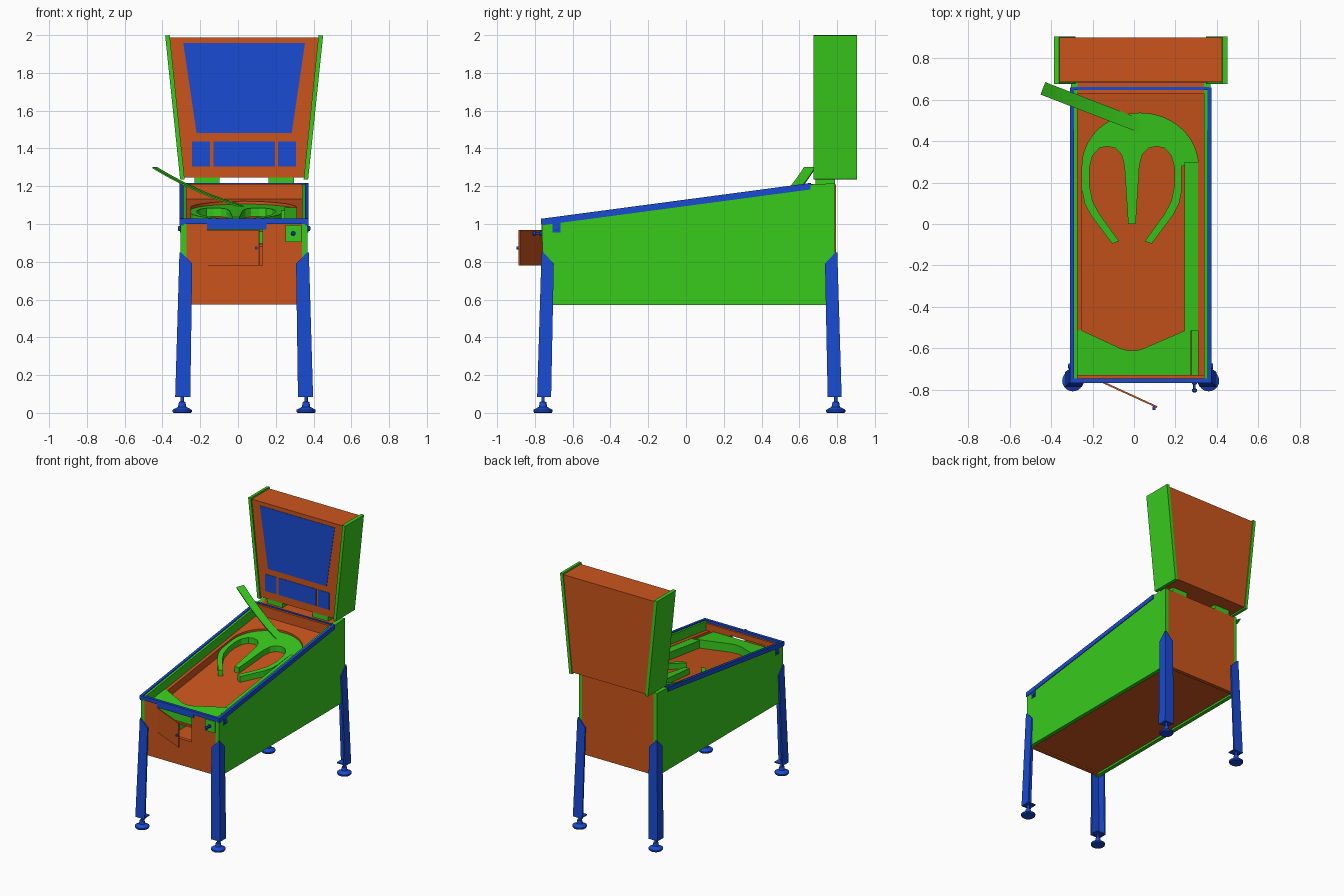
import bpy, bmesh
from math import cos, sin, pi
from mathutils import Vector

if "Cube" in bpy.data.objects:
    bpy.data.objects.remove(bpy.data.objects["Cube"])

C = 0.0325                      # cabinet centre line in x


def material(name, col):
    m = bpy.data.materials.new(name)
    m.diffuse_color = (*col, 1)
    m.use_nodes = True
    m.node_tree.nodes["Principled BSDF"].inputs["Base Color"].default_value = m.diffuse_color
    return m


ORANGE = material("orange", (0.6, 0.09, 0.012))
GREEN = material("green", (0.04, 0.6, 0.012))
BLUE = material("blue", (0.01, 0.07, 0.65))


def loft(name, solids, mat, smooth=False):
    """Each solid is a list of loops of equal length, bridged and capped."""
    bm = bmesh.new()
    for loops in solids:
        rings = [[bm.verts.new(p) for p in loop] for loop in loops]
        n = len(rings[0])
        bm.faces.new(rings[0])
        bm.faces.new(rings[-1][::-1])
        for a, b in zip(rings, rings[1:]):
            for i in range(n):
                j = (i + 1) % n
                bm.faces.new((a[i], b[i], b[j], a[j]))
    bmesh.ops.recalc_face_normals(bm, faces=bm.faces)
    me = bpy.data.meshes.new(name)
    bm.to_mesh(me)
    bm.free()
    me.materials.append(mat)
    ob = bpy.data.objects.new(name, me)
    bpy.context.collection.objects.link(ob)
    if smooth:
        bpy.context.view_layer.objects.active = ob
        ob.select_set(True)
        bpy.ops.object.shade_smooth_by_angle()
        ob.select_set(False)
    return ob


def slab(pts, axis, a, b):
    """Loops of a 2D polygon extruded along an axis from a to b."""
    def at(t):
        return [{'x': (t, u, v), 'y': (u, t, v), 'z': (u, v, t)}[axis] for u, v in pts]
    return [at(a), at(b)]


def cuboid(x0, x1, y0, y1, z0, z1):
    return slab([(x0, y0), (x1, y0), (x1, y1), (x0, y1)], 'z', z0, z1)


def lathe(origin, profile, axis='z', n=24):
    """Loops turned around an axis; profile is (radius, distance)."""
    o, loops = Vector(origin), []
    for r, d in profile:
        ring = []
        for i in range(n):
            u, v = r * cos(2 * pi * i / n), r * sin(2 * pi * i / n)
            ring.append(o + Vector({'x': (d, u, v), 'y': (u, d, v), 'z': (u, v, d)}[axis]))
        loops.append(ring)
    return loops


def deck(pts, h0, h1):
    """Polygon laid on the sloping playfield, from height h0 to h1 above it."""
    return [[(x, y, 1.03 + 0.13 * (y - 0.3) + h) for x, y in pts] for h in (h0, h1)]


# Cabinet
side = [(-0.76, 0.57), (0.79, 0.57), (0.79, 1.215), (0.66, 1.21), (-0.76, 1.02)]
rail = [(-0.765, 0.993), (-0.765, 1.028), (0.66, 1.217), (0.66, 1.183)]
for s, tag in ((-1, "left"), (1, "right")):
    loft(f"cabinet_side_{tag}", [slab(side, 'x', C + s * 0.306, C + s * 0.336)], GREEN)
    loft(f"side_rail_{tag}", [slab(rail, 'x', C + s * 0.322, C + s * 0.342)], BLUE)
    loft(f"button_plate_{tag}", [slab([(-0.707, 0.955), (-0.665, 0.955), (-0.665, 1.01), (-0.707, 1.005)],
                                      'x', C + s * 0.33, C + s * 0.34)], BLUE)
    loft(f"flipper_button_{tag}", [lathe((C, -0.686, 0.976),
         [(0.013, s * 0.335), (0.013, s * 0.348), (0.008, s * 0.35)], 'x')], BLUE, True)

xl, xr = C - 0.306, C + 0.306
loft("cabinet_front", [cuboid(xl, xr, -0.757, -0.73, 0.575, 0.78),
                       cuboid(xl, xr, -0.757, -0.73, 0.97, 1.01),
                       cuboid(xl, -0.165, -0.757, -0.73, 0.78, 0.97),
                       cuboid(0.13, xr, -0.757, -0.73, 0.78, 0.97)], ORANGE)
loft("cabinet_back", [cuboid(xl, xr, 0.765, 0.793, 0.575, 1.21)], ORANGE)
loft("cabinet_floor", [cuboid(xl, xr, -0.735, 0.77, 0.585, 0.6)], ORANGE)
loft("cabinet_neck", [cuboid(xl, xr, 0.63, 0.77, 1.19, 1.212),
                      cuboid(xl, xr, 0.63, 0.65, 1.02, 1.2)], ORANGE)
loft("back_rail", [cuboid(C - 0.33, C + 0.33, 0.646, 0.662, 1.2, 1.217)], BLUE)
loft("lockdown_bar", [cuboid(C - 0.342, C + 0.342, -0.767, -0.745, 1.0, 1.028),
                      cuboid(-0.165, 0.15, -0.763, -0.755, 0.972, 1.003)], BLUE)

# Open coin door
loft("coin_door", [slab([(-0.165, -0.762), (-0.162, -0.754), (0.113, -0.88), (0.11, -0.888)],
                        'z', 0.78, 0.968)], ORANGE)
loft("door_lock", [lathe((0.097, -0.88, 0.873), [(0.008, 0), (0.008, -0.018)], 'y', 12)], BLUE)

# Plunger
loft("plunger_plate", [cuboid(0.252, 0.337, -0.765, -0.75, 0.905, 0.995)], GREEN)
loft("plunger", [lathe((0.292, 0, 0.95), [(0.013, -0.76), (0.013, -0.773), (0.006, -0.775), (0.006, -0.795),
                                          (0.013, -0.798), (0.013, -0.808), (0.007, -0.813)], 'y', 16)], BLUE, True)

# Legs: splayed angle brackets with levelling feet
TOP, BOT, T = 0.85, 0.085, 0.012


def out(z, top, bottom):
    return bottom + (top - bottom) * (z - BOT) / (TOP - BOT)


def leg_y(z):
    return out(z, 0.783, 0.806)


def leg_x(z):
    return out(z, 0.3425, 0.365)


for sx, tx in ((-1, "left"), (1, "right")):
    for sy, ty in ((-1, "front"), (1, "back")):
        def P(x, y, z):
            return (C + sx * x, 0.018 + sy * y, z)
        fx = [(0.3425, TOP), (0.333, TOP), (0.275, 0.79), (0.285, BOT), (0.365, BOT)]
        fy = [(0.783, TOP), (0.773, TOP), (0.718, 0.79), (0.732, BOT), (0.806, BOT)]
        plates = [[[P(x, leg_y(z) - d, z) for x, z in fx] for d in (0, T)],
                  [[P(leg_x(z) - d, y, z) for y, z in fy] for d in (0, T)]]
        loft(f"{ty}_{tx}_leg", plates, BLUE)
        loft(f"{ty}_{tx}_foot", [lathe(P(0.328, 0.775, 0), [(0.046, 0), (0.051, 0.006), (0.051, 0.016), (0.022, 0.032),
                                 (0.017, 0.058), (0.009, 0.06), (0.009, 0.11)])], BLUE, True)
        loft(f"{ty}_{tx}_foot_bracket", [[[P(x, y, z) for x, y in ((0.29, 0.737), (0.36, 0.737), (0.36, 0.8), (0.29, 0.8))]
                                          for z in (0.088, 0.096)]], BLUE)

# Playfield with raised surround
arch = [(0.03 + 0.28 * cos(pi * i / 32), 0.28 + 0.255 * sin(pi * i / 32)) for i in range(33)]
loft("playfield", [deck([(xl, -0.74), (xr, -0.74), (xr, 0.64), (xl, 0.64)], -0.015, 0)], ORANGE)
loft("playfield_surround", [deck([(xl, -0.73), (xl, 0.64), (xr, 0.64), (xr, -0.73), (0.31, -0.73)]
                                 + arch + [(-0.25, -0.73)], -0.005, 0.06)], ORANGE)

# Apron and shooter lane
loft("apron", [deck([(xl, -0.73), (0.275, -0.73), (0.275, -0.515), (0.245, -0.515), (0.04, -0.603),
                     (0.012, -0.611), (-0.03, -0.611), (-0.06, -0.603), (-0.25, -0.515), (xl, -0.515)], 0, 0.065)], GREEN)
loft("shooter_lane", [deck([(0.245, -0.515), (0.31, -0.515), (0.31, 0.3), (0.245, 0.3)], 0, 0.058),
                      deck([(0.277, -0.73), (0.31, -0.73), (0.31, -0.515), (0.277, -0.515)], 0, 0.02)], GREEN)

# Arched loop guide, symmetric around x = -0.01
half = [(-0.25, 0.16), (-0.238, 0.1), (-0.21, 0.045), (-0.105, -0.095), (-0.072, -0.083), (-0.165, 0.045),
        (-0.2, 0.11), (-0.216, 0.19), (-0.216, 0.27), (-0.2, 0.33), (-0.168, 0.366), (-0.13, 0.375),
        (-0.09, 0.366), (-0.06, 0.335), (-0.046, 0.28), (-0.028, 0.0)]
mirrored = [(-0.02 - x, y) for x, y in reversed(half)]
loft("loop_guide", [deck(arch + half + mirrored + [(0.23, 0.28)], 0, 0.045)], GREEN)

# Curved loose ramp strip
ramp = []
side_dir = Vector((0.225, 0.585, 0)).normalized() * 0.032
for i in range(17):
    t = i / 16
    p = Vector((-0.44 + 0.59 * t, 0.655 - 0.228 * t, 1.302 - 0.36 * t + 0.128 * t * t))
    up = Vector((0, 0, 0.008))
    ramp.append([p - side_dir, p + side_dir, p + side_dir - up, p - side_dir - up])
loft("ramp_strip", [ramp], GREEN, True)


# Backbox
def trapezoid(z0, h0, z1, h1):
    return [(C - h0, z0), (C + h0, z0), (C + h1, z1), (C - h1, z1)]


loft("backbox", [slab(trapezoid(1.247, 0.325, 1.988, 0.4), 'y', 0.685, 0.9)], ORANGE)
for s, tag in ((-1, "left"), (1, "right")):
    pts = [(C + s * h, z) for h, z in ((0.315, 1.235), (0.339, 1.237), (0.418, 1.997), (0.394, 2.0))]
    loft(f"backbox_side_{tag}", [slab(pts, 'y', 0.675, 0.906)], GREEN)
    loft(f"backbox_hinge_{tag}", [cuboid(C + s * 0.13, C + s * 0.263, 0.685, 0.79, 1.205, 1.25)], GREEN)
loft("back_glass", [slab(trapezoid(1.483, 0.252, 1.957, 0.322), 'y', 0.682, 0.69)], BLUE)
loft("display_panels", [cuboid(a, b, 0.682, 0.69, 1.305, 1.437)
                        for a, b in ((-0.243, -0.148), (-0.13, 0.195), (0.213, 0.307))], BLUE)
